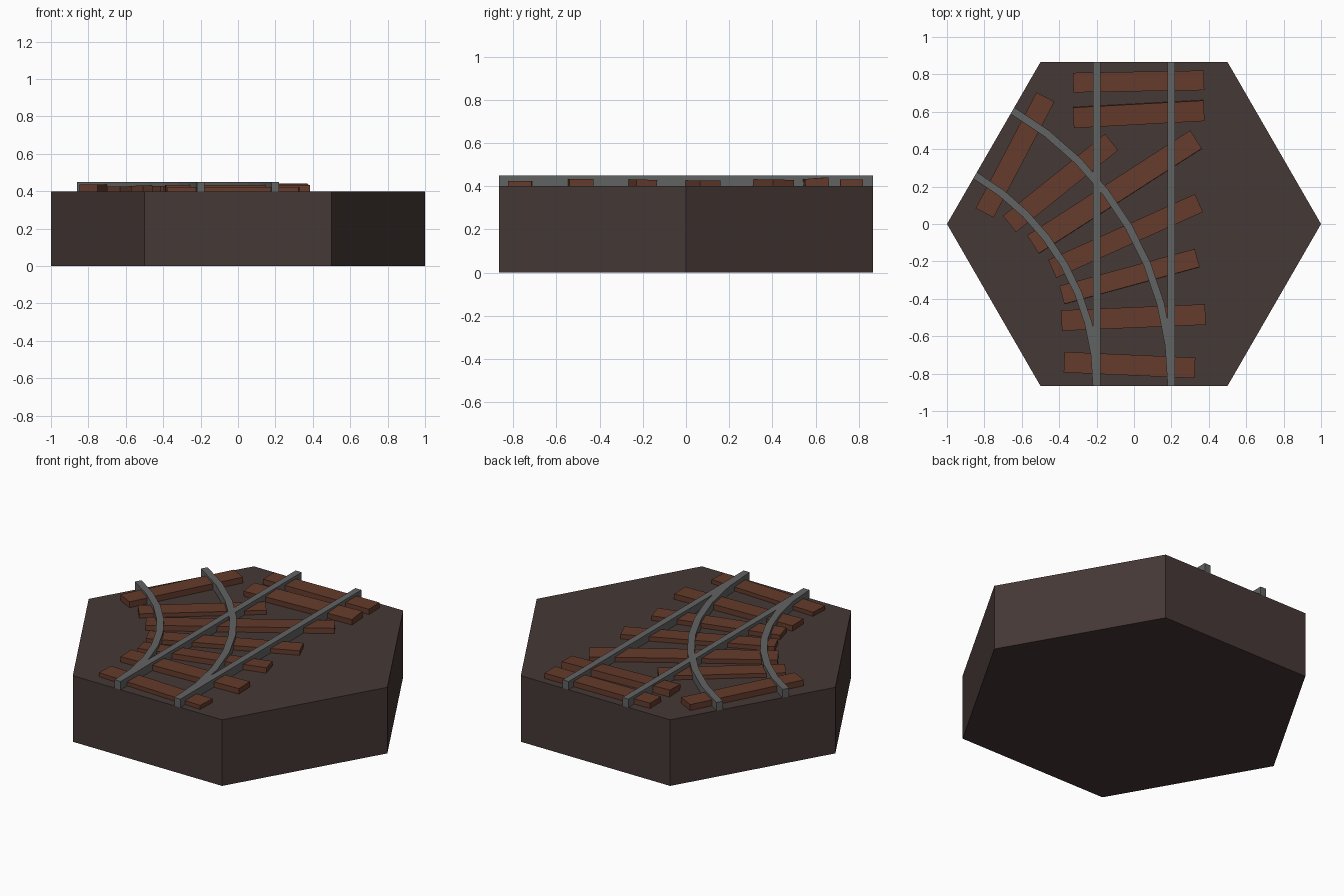
import bpy, bmesh
from math import radians, cos, sin
from mathutils import Vector

if "Cube" in bpy.data.objects:
    bpy.data.objects.remove(bpy.data.objects["Cube"])

HEIGHT = 0.4      # top of the hexagonal tile
RAIL_W = 0.04
RAIL_TOP = 0.45


def material(name, rgb):
    m = bpy.data.materials.new(name)
    m.diffuse_color = (*rgb, 1)
    m.use_nodes = True
    m.node_tree.nodes["Principled BSDF"].inputs["Base Color"].default_value = m.diffuse_color
    return m


earth = material("earth", (0.06, 0.04, 0.037))
wood = material("wood", (0.13, 0.044, 0.025))
steel = material("steel", (0.12, 0.125, 0.122))


def add_object(name, bm, mat):
    bmesh.ops.recalc_face_normals(bm, faces=bm.faces)
    me = bpy.data.meshes.new(name)
    bm.to_mesh(me)
    bm.free()
    me.materials.append(mat)
    ob = bpy.data.objects.new(name, me)
    bpy.context.collection.objects.link(ob)
    return ob


def rail(name, path):
    """Sweep a rectangular section along (point, sideways direction) pairs."""
    bm = bmesh.new()
    rings = []
    for p, side in path:
        ring = []
        for s, z in ((-1, HEIGHT), (1, HEIGHT), (1, RAIL_TOP), (-1, RAIL_TOP)):
            q = p + side * s * RAIL_W / 2
            ring.append(bm.verts.new((q.x, q.y, z)))
        rings.append(ring)
    for a, b in zip(rings, rings[1:]):
        for i in range(4):
            j = (i + 1) % 4
            bm.faces.new((a[i], a[j], b[j], b[i]))
    bm.faces.new(rings[0])
    bm.faces.new(rings[-1])
    return add_object(name, bm, steel)


# Hexagonal ground tile
bm = bmesh.new()
hexagon = [bm.verts.new((cos(radians(60 * i)), sin(radians(60 * i)), 0)) for i in range(6)]
base = bm.faces.new(hexagon)
top = bmesh.ops.extrude_face_region(bm, geom=[base], use_keep_orig=True)
bmesh.ops.translate(bm, vec=(0, 0, HEIGHT),
                    verts=[v for v in top["geom"] if isinstance(v, bmesh.types.BMVert)])
add_object("ground_tile", bm, earth)

# Straight and branching rails
EDGE = sin(radians(60))
centre = Vector((-1.5, -EDGE))
for side, x in (("left", -0.2), ("right", 0.2)):
    across = Vector((1, 0))
    rail(f"straight_rail_{side}", [(Vector((x, -EDGE)), across), (Vector((x, EDGE)), across)])
    arc = []
    for i in range(9):
        a = radians(60 * i / 8)
        d = Vector((cos(a), sin(a)))
        arc.append((centre + d * (1.5 + x), d))
    rail(f"curved_rail_{side}", arc)

# Wooden sleepers: x, y, length, width, turn, top height, roll
sleepers = [
    (0.025, 0.762, 0.70, 0.105, 1, 0.432, 0),
    (0.025, 0.588, 0.70, 0.11, 3.1, 0.437, 4),
    (-0.393, 0.219, 0.70, 0.112, 38.8, 0.425, 0),
    (-0.104, 0.171, 1.037, 0.115, 32.8, 0.430, -2),
    (-0.045, -0.064, 0.86, 0.105, 24.2, 0.427, 0),
    (-0.024, -0.281, 0.75, 0.10, 15.3, 0.430, -2),
    (-0.003, -0.50, 0.77, 0.11, 2.4, 0.433, 0),
    (-0.024, -0.754, 0.70, 0.11, -2.5, 0.424, 0),
    (-0.636, 0.369, 0.70, 0.108, 62.3, 0.436, 0),
]
THICK = 0.05
for i, (x, y, length, width, turn, z, roll) in enumerate(sleepers, 1):
    bm = bmesh.new()
    bmesh.ops.create_cube(bm, size=1)
    bmesh.ops.scale(bm, vec=(length, width, THICK), verts=bm.verts)
    ob = add_object(f"sleeper_{i}", bm, wood)
    ob.location = (x, y, z - THICK / 2)
    ob.rotation_euler = (radians(roll), 0, radians(turn))
